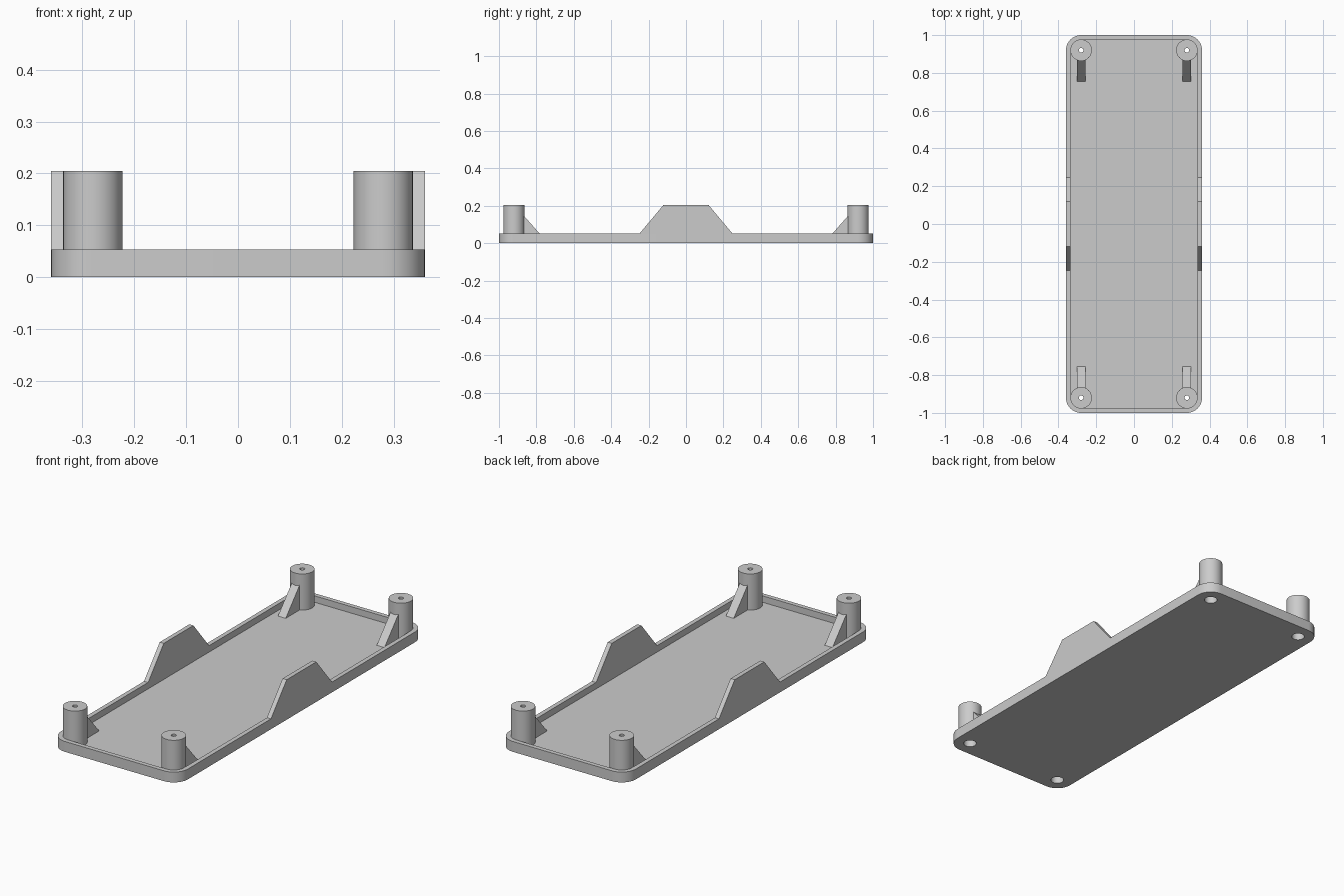
import bpy, bmesh, math

HALF_X, HALF_Y = 0.36, 1.0
CORNER, WALL = 0.08, 0.023
FLOOR, RIM, TOP = 0.02, 0.053, 0.205
POST_X, POST_Y = HALF_X - CORNER, HALF_Y - CORNER
POST_R, SCREW_R, HEAD_R, HEAD_Z = 0.057, 0.012, 0.031, 0.15

cube = bpy.data.objects.get("Cube")
if cube:
    bpy.data.objects.remove(cube, do_unlink=True)

grey = bpy.data.materials.new("light_grey")
grey.use_nodes = True
colour = (0.6, 0.6, 0.6, 1)
grey.diffuse_color = colour
grey.node_tree.nodes["Principled BSDF"].inputs["Base Color"].default_value = colour


def finish(name, bm, smooth=False):
    bmesh.ops.recalc_face_normals(bm, faces=bm.faces)
    mesh = bpy.data.meshes.new(name)
    bm.to_mesh(mesh)
    bm.free()
    mesh.materials.append(grey)
    obj = bpy.data.objects.new(name, mesh)
    bpy.context.collection.objects.link(obj)
    if smooth:
        shade(obj)
    return obj


def shade(obj):
    bpy.ops.object.select_all(action='DESELECT')
    obj.select_set(True)
    bpy.context.view_layer.objects.active = obj
    bpy.ops.object.shade_smooth_by_angle(angle=math.radians(30))


def bridge(bm, a, b):
    for i in range(len(a)):
        j = (i + 1) % len(a)
        bm.faces.new((a[i], a[j], b[j], b[i]))


def rounded_loop(bm, radius, z, steps=12):
    """Rounded rectangle whose corners are centred on the posts."""
    loop = []
    for q, (sx, sy) in enumerate([(1, 1), (-1, 1), (-1, -1), (1, -1)]):
        for i in range(steps + 1):
            a = math.pi / 2 * (q + i / steps)
            loop.append(bm.verts.new((sx * POST_X + radius * math.cos(a),
                                      sy * POST_Y + radius * math.sin(a), z)))
    return loop


def extrude_profile(name, points, x0, x1):
    """Prism along x from a (y, z) outline."""
    bm = bmesh.new()
    a, b = ([bm.verts.new((x, y, z)) for y, z in points] for x in (x0, x1))
    bm.faces.new(a)
    bm.faces.new(b)
    bridge(bm, a, b)
    return finish(name, bm)


corners = [(sx, sy) for sx in (-1, 1) for sy in (-1, 1)]

# Shallow tray with a raised rim
bm = bmesh.new()
inner = CORNER - WALL
loops = [rounded_loop(bm, r, z) for r, z in
         [(CORNER, 0), (CORNER, RIM), (inner, RIM), (inner, FLOOR)]]
for a, b in zip(loops, loops[1:]):
    bridge(bm, a, b)
bm.faces.new(loops[0])
bm.faces.new(loops[-1])
tray = finish("tray", bm)

# Screw head holes through the tray
bm = bmesh.new()
for sx, sy in corners:
    made = bmesh.ops.create_cone(bm, cap_ends=True, segments=32, radius1=HEAD_R,
                                 radius2=HEAD_R, depth=0.2)
    bmesh.ops.translate(bm, verts=made["verts"], vec=(sx * POST_X, sy * POST_Y, 0))
cutter = finish("hole_cutter", bm)
cutter.hide_render = True
cutter.hide_set(True)
mod = tray.modifiers.new("holes", 'BOOLEAN')
mod.operation = 'DIFFERENCE'
mod.solver = 'EXACT'
mod.object = cutter
bpy.context.view_layer.objects.active = tray
bpy.ops.object.modifier_apply(modifier=mod.name)
bpy.data.objects.remove(cutter, do_unlink=True)
shade(tray)

for sx, sy in corners:
    place = ("front" if sy < 0 else "back") + ("_left" if sx > 0 else "_right")

    # Hollow screw post
    bm = bmesh.new()
    rings = []
    for r, z in [(HEAD_R, FLOOR), (POST_R, FLOOR), (POST_R, TOP),
                 (SCREW_R, TOP), (SCREW_R, HEAD_Z), (HEAD_R, HEAD_Z)]:
        rings.append([bm.verts.new((sx * POST_X + r * math.cos(math.tau * i / 32),
                                    sy * POST_Y + r * math.sin(math.tau * i / 32), z))
                      for i in range(32)])
    for a, b in zip(rings, rings[1:] + rings[:1]):
        bridge(bm, a, b)
    finish(place + "_post", bm, smooth=True)

    # Sloped brace running from the post towards the middle
    root = POST_Y - POST_R + 0.015
    outline = [(sy * root, FLOOR), (sy * 0.755, FLOOR),
               (sy * 0.868, 0.148), (sy * root, 0.148)]
    extrude_profile(place + "_brace", outline, sx * POST_X - 0.022, sx * POST_X + 0.022)

# Tapered tabs standing on the long sides of the rim
for sx, side in ((1, "left"), (-1, "right")):
    outline = [(-0.247, RIM), (0.247, RIM), (0.12, TOP), (-0.12, TOP)]
    extrude_profile(side + "_tab", outline, sx * (HALF_X - WALL), sx * HALF_X)
